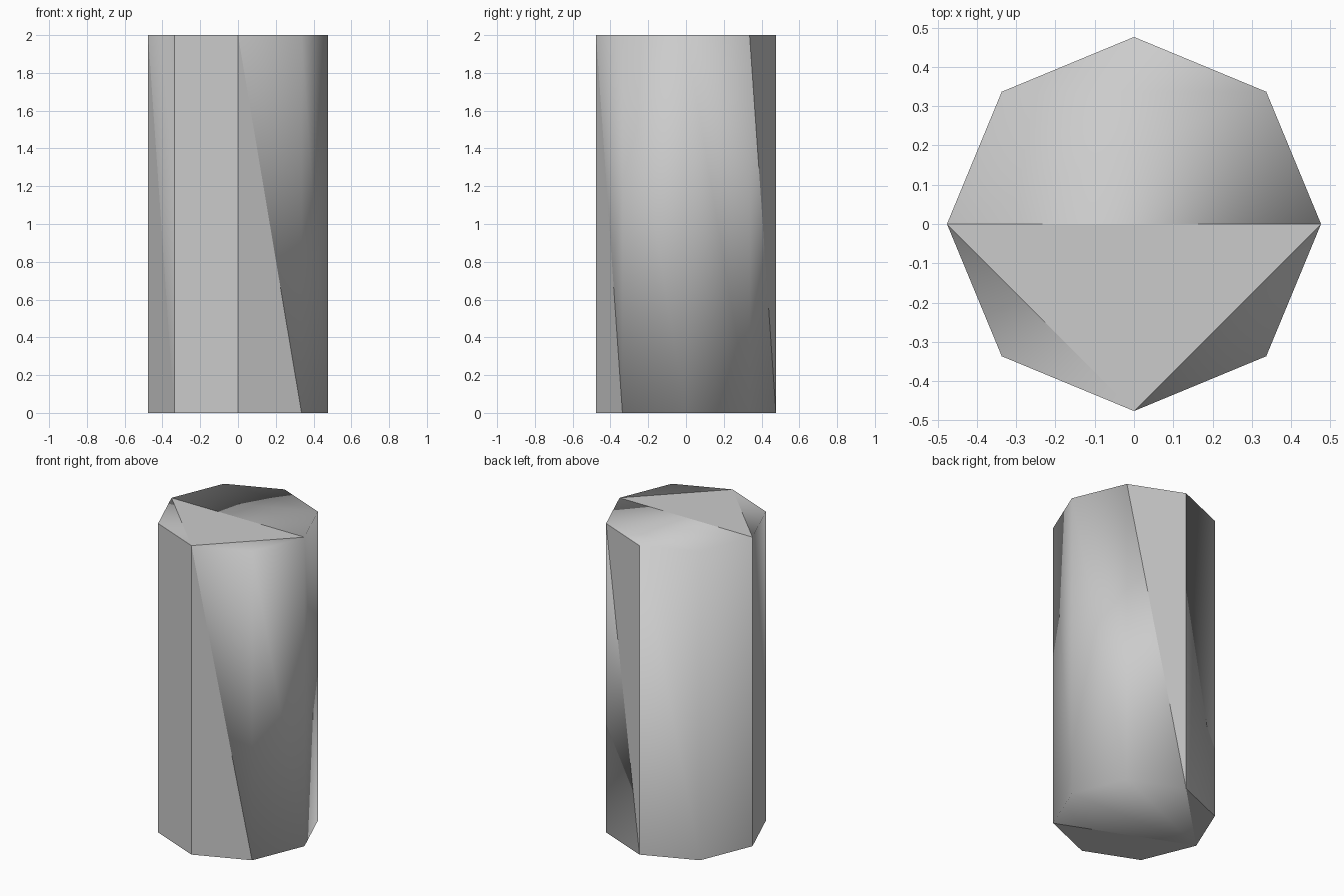
import bpy, bmesh, math

if "Cube" in bpy.data.objects:
    bpy.data.objects.remove(bpy.data.objects["Cube"])

SIDES, RADIUS, HEIGHT = 8, 0.476, 2.0

bm = bmesh.new()


def ring(z):
    return [bm.verts.new((RADIUS * math.cos(math.tau * i / SIDES),
                          RADIUS * math.sin(math.tau * i / SIDES), z))
            for i in range(SIDES)]


def face(verts, smooth=True):
    bm.faces.new(verts).smooth = smooth


low, top = ring(0.0), ring(HEIGHT)

# Side walls: each one split by a diagonal, a few facets kept flat
flat_upper, flat_lower, reversed_diagonal = {1, 5}, {4, 5, 6}, {5}
for i in range(SIDES):
    j = (i + 1) % SIDES
    if i in reversed_diagonal:
        upper, lower = (low[i], top[j], top[i]), (low[i], low[j], top[j])
    else:
        upper, lower = (top[i], low[j], top[j]), (top[i], low[i], low[j])
    face(upper, i not in flat_upper)
    face(lower, i not in flat_lower)

# Top cap: smooth back half, flat front triangle, two corner triangles
face(top[0:5])
face((top[4], top[6], top[0]), False)
face(top[4:7])
face((top[6], top[7], top[0]))

# Bottom cap: smooth middle with flat corner triangles
face((low[7], low[4], low[2], low[1], low[0]))
face((low[4], low[3], low[2]), False)
face((low[7], low[6], low[5], low[4]), False)

bm.normal_update()
mesh = bpy.data.meshes.new("octagonal_post")
bm.to_mesh(mesh)
bm.free()
bpy.context.collection.objects.link(bpy.data.objects.new("octagonal_post", mesh))
